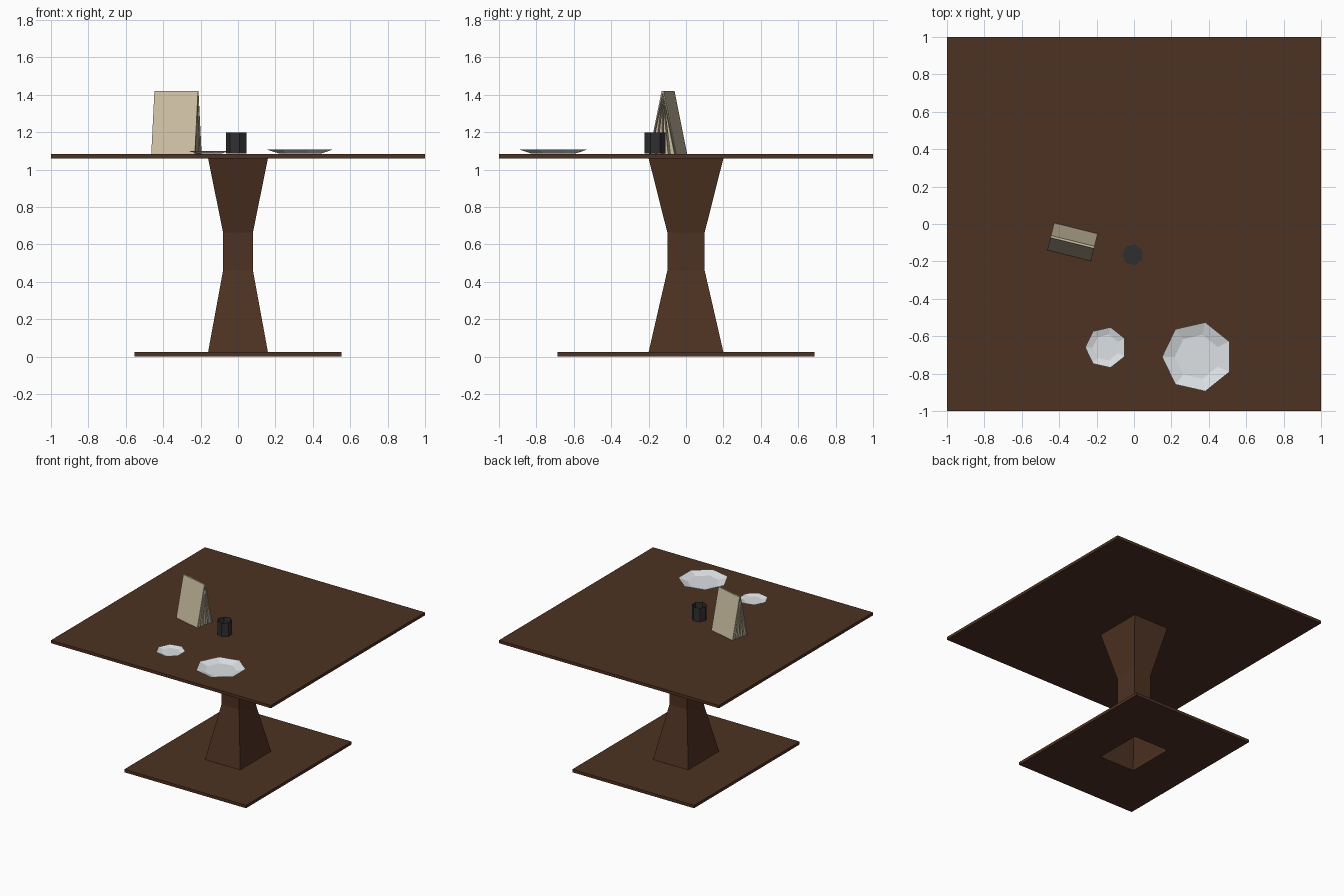
import bpy, bmesh
from math import cos, sin, pi, radians

if "Cube" in bpy.data.objects:
    bpy.data.objects.remove(bpy.data.objects["Cube"])


def material(name, color):
    m = bpy.data.materials.new(name)
    m.diffuse_color = (*color, 1)
    m.use_nodes = True
    m.node_tree.nodes["Principled BSDF"].inputs["Base Color"].default_value = m.diffuse_color
    return m


WOOD = material("dark_wood", (0.075, 0.031, 0.016))
CHINA = material("white_china", (0.72, 0.75, 0.77))
BLACK = material("black_glaze", (0.03, 0.028, 0.03))
PAPER = material("paper", (0.60, 0.52, 0.36))


def loft(name, rings, mat, cap_start=False, cap_end=False, cyclic=False):
    """Skin a list of equal-length point rings with flat quads."""
    bm = bmesh.new()
    loops = [[bm.verts.new(p) for p in r] for r in rings]
    pairs = list(zip(loops, loops[1:]))
    if cyclic:
        pairs.append((loops[-1], loops[0]))
    n = len(loops[0])
    for a, b in pairs:
        for i in range(n):
            j = (i + 1) % n
            bm.faces.new((a[i], a[j], b[j], b[i]))
    if cap_start:
        bm.faces.new(loops[0][::-1])
    if cap_end:
        bm.faces.new(loops[-1])
    bmesh.ops.recalc_face_normals(bm, faces=bm.faces)
    me = bpy.data.meshes.new(name)
    bm.to_mesh(me)
    bm.free()
    me.materials.append(mat)
    ob = bpy.data.objects.new(name, me)
    bpy.context.collection.objects.link(ob)
    return ob


def rect(hx, hy, z):
    return [(-hx, -hy, z), (hx, -hy, z), (hx, hy, z), (-hx, hy, z)]


def heptagon(r, z):
    return [(r * cos(pi + 2 * pi * k / 7), r * sin(pi + 2 * pi * k / 7), z)
            for k in range(7)]


# Table: foot with open centre, hollow waisted pedestal, square top
TOP = 1.085
loft("foot_plate", [rect(0.16, 0.2, 0), rect(0.553, 0.686, 0),
                    rect(0.553, 0.686, 0.024), rect(0.16, 0.2, 0.024)],
     WOOD, cyclic=True)
loft("pedestal", [rect(0.16, 0.2, 0.024), rect(0.08, 0.1, 0.46),
                  rect(0.08, 0.1, 0.665), rect(0.16, 0.2, 1.061)], WOOD)
loft("table_top", [rect(1, 1, 1.061), rect(1, 1, TOP)], WOOD, True, True)

# Seven-sided dishes
for name, r, x, y in (("large_plate", 0.189, 0.339, -0.71),
                      ("small_plate", 0.111, -0.15, -0.66)):
    ob = loft(name, [heptagon(r * 0.64, 0.002), heptagon(r, 0.125 * r)],
              CHINA, cap_start=True)
    ob.location = (x, y, TOP)

# Open cup
cup = loft("cup", [heptagon(0.057, 0.001), heptagon(0.057, 0.114)],
           BLACK, cap_start=True)
cup.location = (-0.006, -0.165, TOP)


# Book standing open like a tent: bent cover plus fanned leaves
def book_part(name, profile, half_length):
    rings = [[(x, y, z) for y, z in profile] for x in (-half_length, half_length)]
    ob = loft(name, rings, PAPER, True, True)
    ob.location = (-0.329, -0.096, TOP)
    ob.rotation_euler.z = radians(-14)


book_part("book_cover", [(-0.075, 0), (-0.006, 0.335), (0.006, 0.335),
                         (0.075, 0), (0.071, 0), (0.0, 0.326), (-0.071, 0)], 0.12)
for i, y in enumerate((-0.053, -0.018, 0.018, 0.053)):
    book_part(f"book_leaves_{i + 1}",
              [(y - 0.011, 0), (y * 0.08, 0.29), (y + 0.011, 0)], 0.117)
